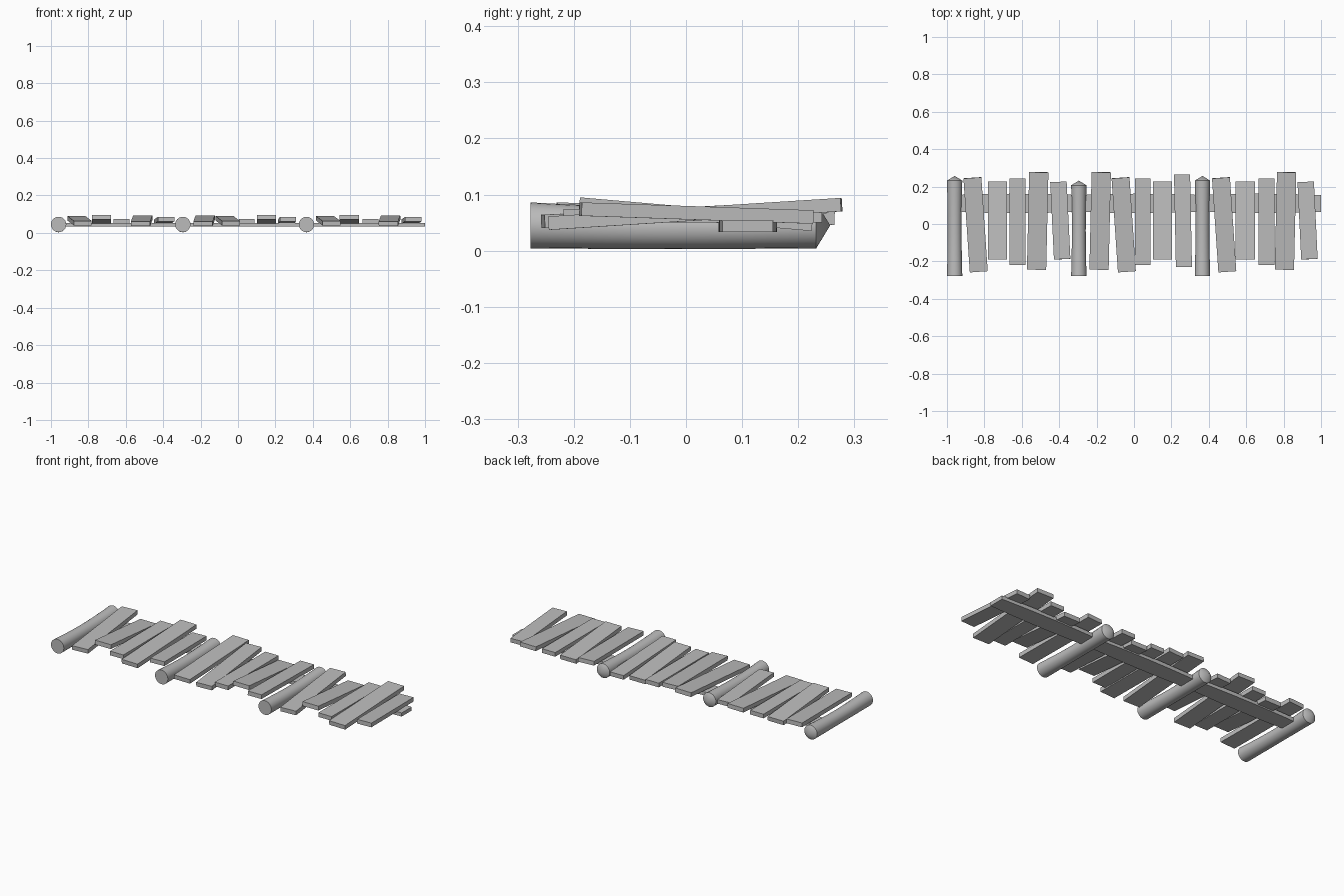
import bpy
import bmesh
from math import cos, sin, pi
from mathutils import Vector

cube = bpy.data.objects.get("Cube")
if cube:
    bpy.data.objects.remove(cube, do_unlink=True)

wood = bpy.data.materials.new("weathered grey wood")
wood.use_nodes = True
GREY = (0.5, 0.5, 0.5, 1)
wood.diffuse_color = GREY
wood.node_tree.nodes["Principled BSDF"].inputs["Base Color"].default_value = GREY


def loft(name, rings, tip=None):
    """Bridge matching rings of points into a closed solid, optionally with a pointed end."""
    bm = bmesh.new()
    loops = [[bm.verts.new(p) for p in ring] for ring in rings]
    n = len(loops[0])
    for a, b in zip(loops, loops[1:]):
        for i in range(n):
            j = (i + 1) % n
            bm.faces.new((a[i], a[j], b[j], b[i]))
    bm.faces.new(loops[0])
    if tip:
        apex = bm.verts.new(tip)
        for i in range(n):
            bm.faces.new((loops[-1][i], loops[-1][(i + 1) % n], apex))
    else:
        bm.faces.new(loops[-1])
    bmesh.ops.recalc_face_normals(bm, faces=bm.faces)
    mesh = bpy.data.meshes.new(name)
    bm.to_mesh(mesh)
    bm.free()
    mesh.materials.append(wood)
    obj = bpy.data.objects.new(name, mesh)
    bpy.context.collection.objects.link(obj)
    return obj


def post(name, x, shoulder):
    """Round stake with a slim, slightly sagging middle and a shallow pointed top."""
    front, steps, sides = -0.277, 8, 24
    rings = []
    for s in range(steps + 1):
        t = s / steps
        sag = sin(pi * t)
        r, z = 0.041 - 0.004 * sag, 0.045 - 0.005 * sag
        y = front + (shoulder - front) * t
        rings.append([(x + r * cos(2 * pi * k / sides), y, z + r * sin(2 * pi * k / sides))
                      for k in range(sides)])
    obj = loft(name, rings, (x, shoulder + 0.025, 0.045))
    bpy.ops.object.select_all(action='DESELECT')
    obj.select_set(True)
    bpy.context.view_layer.objects.active = obj
    bpy.ops.object.shade_smooth_by_angle(angle=0.5)


def plank(name, start, end, width, thick=0.024):
    """Flat board between two centre points, free to lean and tilt."""
    a, b = Vector(start), Vector(end)
    along = (b - a).normalized()
    side = along.cross(Vector((0, 0, 1))).normalized() * width / 2
    up = side.cross(along).normalized() * thick / 2
    loft(name, [[p + side + up, p - side + up, p - side - up, p + side - up]
                for p in (a, b)])


# Posts
for i, (x, shoulder) in enumerate([(-0.959, 0.232), (-0.295, 0.207), (0.366, 0.232)]):
    post(f"post_{i + 1}", x, shoulder)

# Board styles: front x offset, front y, front z, back x offset, back y, back z, width
STYLES = {
    "leaning": (0.017, -0.255, 0.052, -0.017, 0.247, 0.078, 0.096),
    "dropped": (0.0, -0.19, 0.083, 0.0, 0.225, 0.047, 0.102),
    "straight": (0.0, -0.218, 0.062, 0.0, 0.242, 0.062, 0.085),
    "long": (-0.006, -0.244, 0.049, 0.006, 0.277, 0.082, 0.103),
    "short": (0.01, -0.188, 0.074, -0.01, 0.225, 0.06, 0.088),
    "tall": (0.005, -0.23, 0.074, -0.005, 0.264, 0.058, 0.086),
}
BOARDS = [
    ("leaning", -0.847), ("dropped", -0.73), ("straight", -0.622),
    ("long", -0.515), ("short", -0.394),
    ("long", -0.181), ("leaning", -0.055), ("straight", 0.047),
    ("dropped", 0.153), ("tall", 0.262),
    ("leaning", 0.482), ("dropped", 0.595), ("straight", 0.708),
    ("long", 0.81), ("short", 0.928),
]
for i, (style, x) in enumerate(BOARDS):
    fx, fy, fz, bx, by, bz, w = STYLES[style]
    plank(f"board_{i + 1}", (x + fx, fy, fz), (x + bx, by, bz), w)

# Rail sections, slightly narrower where they meet the posts
stops = [-0.959, -0.295, 0.366, 1.0]
for i, (x0, x1) in enumerate(zip(stops, stops[1:])):
    rings = []
    for s in range(9):
        t = s / 8
        half = 0.045 + 0.007 * sin(pi * t)
        x, mid = x0 + (x1 - x0) * t, 0.11
        rings.append([(x, mid - half, 0.033), (x, mid + half, 0.033),
                      (x, mid + half, 0.054), (x, mid - half, 0.054)])
    loft(f"rail_{i + 1}", rings)
